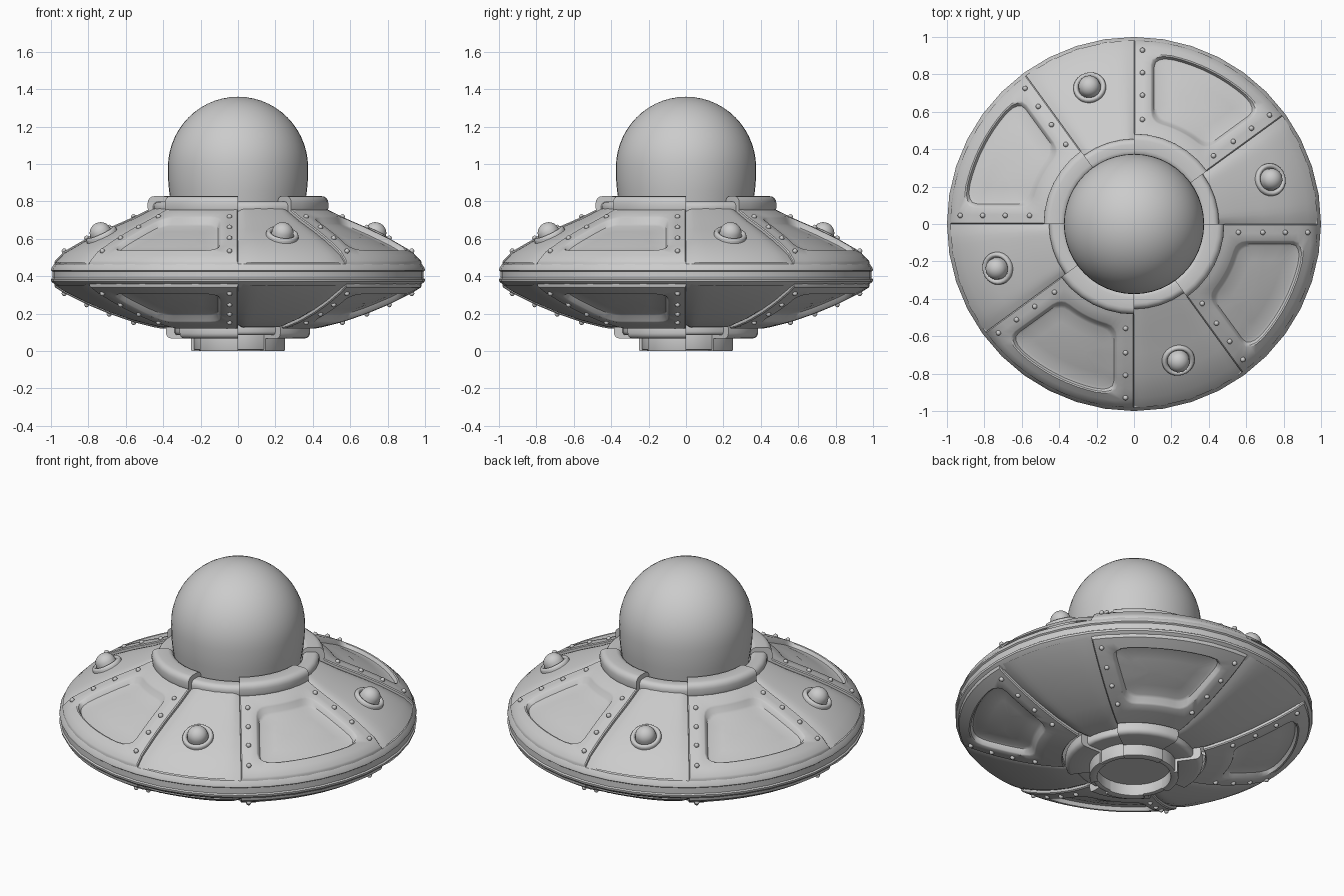
import bpy, bmesh
from math import sin, cos, asin, radians, pi, sqrt
from mathutils import Matrix, Vector

if "Cube" in bpy.data.objects:
    bpy.data.objects.remove(bpy.data.objects["Cube"])

SPLIT, STEP = 36, 4.5          # each quarter: plain wedge 0-36 deg, panel wedge 36-90 deg
UPPER = [(.38, .79), (.44, .768), (.56, .708), (.69, .652), (.81, .594), (.93, .525), (.98, .474), (1, .44)]
LOWER = [(.3, .125), (.42, .128), (.56, .163), (.69, .208), (.81, .258), (.93, .318), (.98, .35), (1, .375)]


def height(profile, r):
    for (r0, z0), (r1, z1) in zip(profile, profile[1:]):
        if r <= r1:
            return z0 + (z1 - z0) * (r - r0) / (r1 - r0)
    return profile[-1][1]


def finish(bm, name, quarters=True, angle=35):
    """Repeat the geometry in four quarters and make a smooth object."""
    if quarters:
        src = bm.verts[:] + bm.edges[:] + bm.faces[:]
        for k in range(1, 4):
            d = bmesh.ops.duplicate(bm, geom=src)
            vs = [g for g in d["geom"] if isinstance(g, bmesh.types.BMVert)]
            bmesh.ops.rotate(bm, verts=vs, cent=(0, 0, 0), matrix=Matrix.Rotation(k * pi / 2, 3, 'Z'))
    bmesh.ops.remove_doubles(bm, verts=bm.verts[:], dist=1e-5)
    bmesh.ops.recalc_face_normals(bm, faces=bm.faces[:])
    me = bpy.data.meshes.new(name)
    bm.to_mesh(me)
    bm.free()
    me.polygons.foreach_set("use_smooth", [True] * len(me.polygons))
    me.set_sharp_from_angle(angle=radians(angle))
    ob = bpy.data.objects.new(name, me)
    bpy.context.collection.objects.link(ob)
    return ob


def sweep(bm, profile, a0, a1, step=9, closed=False, matrix=None):
    """Turn an (r, z) profile about z from a0 to a1 degrees."""
    n = max(1, round((a1 - a0) / step))
    full = a1 - a0 == 360
    rings = []
    for i in range(n if full else n + 1):
        a = radians(a0 + (a1 - a0) * i / n)
        pts = [Vector((r * cos(a), r * sin(a), z)) for r, z in profile]
        rings.append([bm.verts.new(matrix @ p if matrix else p) for p in pts])
    m = len(profile)
    for i in range(n):
        A, B = rings[i], rings[(i + 1) % len(rings)]
        for j in range(m if closed else m - 1):
            k = (j + 1) % m
            bm.faces.new((A[j], B[j], B[k], A[k]))
    if closed and not full:
        bm.faces.new(rings[0])
        bm.faces.new(rings[-1])


def rounded(r0, r1, z0, z1, c, n=4):
    """Rounded rectangle cross-section."""
    out = []
    for q, (x, z) in enumerate([(r1 - c, z1 - c), (r0 + c, z1 - c), (r0 + c, z0 + c), (r1 - c, z0 + c)]):
        for i in range(n + 1):
            a = (q + i / n) * pi / 2
            out.append((x + c * cos(a), z + c * sin(a)))
    return out


def square_loop(corner, n=12):
    """Points round a square of half-size 1 with rounded corners."""
    out = []
    for q in range(4):
        for i in range(n):
            x, y = 1, -1 + 2 * i / n
            for _ in range(q):
                x, y = -y, x
            lim = 1 - corner
            ix, iy = max(-lim, min(lim, x)), max(-lim, min(lim, y))
            dx, dy = x - ix, y - iy
            if dx and dy:
                s = corner / sqrt(dx * dx + dy * dy)
                x, y = ix + dx * s, iy + dy * s
            out.append((x, y))
    return out


def panel(bm, profile, sign):
    """Wedge plate with a sunken window: loops of (seam margin, r0, r1, corner, lift)."""
    loops = [(0, .4, .982, 0, -.03), (0, .4, .982, 0, .002), (.006, .405, .978, 0, .008),
             (.05, .5, .95, .1, .008), (.088, .548, .922, .3, .008), (.096, .556, .914, .3, .002),
             (.108, .568, .902, .3, -.024), (.122, .582, .888, .3, -.03),
             (.19, .65, .82, .2, -.03), (.25, .72, .75, 0, -.03)]
    prev = None
    for d, r0, r1, corner, lift in loops:
        ring = []
        for a, b in square_loop(corner):
            r = r0 + (r1 - r0) * (b + 1) / 2
            off = asin(d / r)
            lo, hi = radians(SPLIT) + off, pi / 2 - off
            t = lo + (hi - lo) * (a + 1) / 2
            ring.append(bm.verts.new((r * cos(t), r * sin(t), height(profile, r) + sign * lift)))
        if prev:
            for i in range(len(ring)):
                j = (i + 1) % len(ring)
                bm.faces.new((prev[i], prev[j], ring[j], ring[i]))
        prev = ring
    bm.faces.new(prev)


def plain(bm, profile, sign):
    """Plain wedge, dipping slightly towards its seams."""
    n = 16
    cols = []
    for i in range(n + 1):
        t = radians(SPLIT * i / n)
        e = min(i, n - i)
        dip = [.014, .005, .001][e] if e < 3 else 0
        cols.append([bm.verts.new((r * cos(t), r * sin(t), z - sign * dip)) for r, z in profile[:-1]])
    for A, B in zip(cols, cols[1:]):
        for j in range(len(A) - 1):
            bm.faces.new((A[j], B[j], B[j + 1], A[j + 1]))


# Hull plates and rivets, above and below
for side, prof, sign in (("upper", UPPER, 1), ("lower", LOWER, -1)):
    bm = bmesh.new()
    panel(bm, prof, sign)
    finish(bm, side + "_window_panels")
    bm = bmesh.new()
    plain(bm, prof, sign)
    finish(bm, side + "_plain_panels")
    bm = bmesh.new()
    for r in (.56, .69, .81, .93):
        off = asin(.045 / r)
        for t in (radians(SPLIT) + off, pi / 2 - off):
            p = Vector((r * cos(t), r * sin(t), height(prof, r) + sign * .01))
            bmesh.ops.create_icosphere(bm, subdivisions=2, radius=.014, matrix=Matrix.Translation(p))
    finish(bm, side + "_rivets", angle=80)

# Rim band round the widest part
bm = bmesh.new()
sweep(bm, [(.95, .475), (.982, .466), (.997, .445), (1, .432), (.992, .426), (.992, .39),
           (1, .384), (.998, .372), (.982, .358), (.95, .34)], 0, 360, 9)
finish(bm, "rim_band", False)

# Collars round the dome and under the hull: thick over windows, thin over plain wedges
for name, thick, thin in (
        ("dome_collar", rounded(.36, .483, .73, .828, .035), rounded(.36, .455, .72, .8, .03)),
        ("belly_collar", rounded(.22, .385, .068, .15, .028), rounded(.22, .34, .085, .15, .02)),
        ("belly_neck", rounded(.205, .25, 0, .12, .006, 2), rounded(.205, .236, .006, .12, .006, 2))):
    bm = bmesh.new()
    sweep(bm, thick, SPLIT, 90, 9, True)
    sweep(bm, thin, 0, SPLIT, 9, True)
    finish(bm, name)

# Floor inside the neck
bm = bmesh.new()
bmesh.ops.create_circle(bm, cap_ends=True, segments=40, radius=.225, matrix=Matrix.Translation((0, 0, .07)))
finish(bm, "belly_floor", False)

# Glass dome: round above, stretched below its widest line
bm = bmesh.new()
dome = [(.352, .74), (.36, .8), (.369, .86), (.374, .92)]
dome += [(.375 * cos(a), .98 + .38 * sin(a)) for a in [pi / 2 * i / 14 for i in range(15)]]
dome[-1] = (0, 1.36)
sweep(bm, dome, 0, 360, 7.5)
finish(bm, "dome", False, 60)

# Round lamps on the plain wedges
bm = bmesh.new()
t = radians(SPLIT / 2)
lamp = [(.088, -.03), (.088, .008), (.083, .018), (.074, .021), (.066, .017), (.06, .006), (.058, .02)]
lamp += [(.058 * cos(a), .02 + .055 * sin(a)) for a in [pi / 2 * i / 7 for i in range(1, 7)]] + [(0, .075)]
m = (Matrix.Translation((.765 * cos(t), .765 * sin(t), height(UPPER, .765)))
     @ Matrix.Rotation(t, 4, 'Z') @ Matrix.Rotation(radians(26), 4, 'Y'))
sweep(bm, lamp, 0, 360, 15, matrix=m)
finish(bm, "lamps", angle=50)
